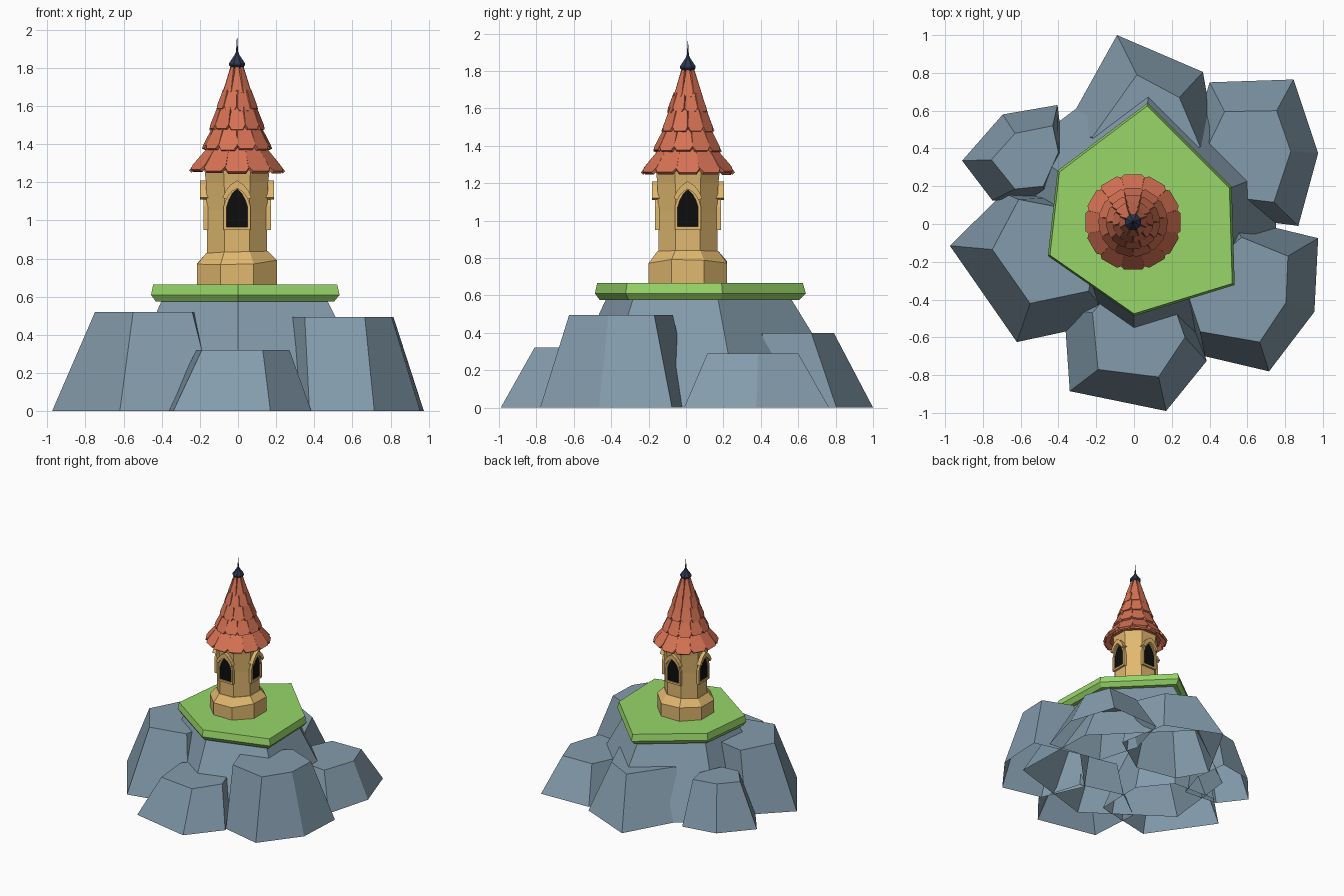
import bpy, bmesh, math, random
from mathutils import Matrix, Vector

if "Cube" in bpy.data.objects:
    bpy.data.objects.remove(bpy.data.objects["Cube"])

random.seed(4)
CX, CY = -0.005, 0.01          # tower axis


def material(name, r, g, b):
    m = bpy.data.materials.new(name)
    m.diffuse_color = (r, g, b, 1)
    m.use_nodes = True
    m.node_tree.nodes["Principled BSDF"].inputs["Base Color"].default_value = m.diffuse_color
    return m


ROCK = material("rock", 0.23, 0.33, 0.41)
GRASS = material("grass", 0.31, 0.67, 0.14)
WALL = material("sandstone", 0.75, 0.48, 0.16)
TILE = material("tile", 0.68, 0.17, 0.09)
DARK = material("opening", 0.004, 0.004, 0.004)
METAL = material("metal", 0.026, 0.038, 0.075)


def loft(bm, rings, bottom=True, top=True):
    """Skin a list of closed rings with equal point counts."""
    rows = [[bm.verts.new(p) for p in ring] for ring in rings]
    n = len(rows[0])
    for a, b in zip(rows, rows[1:]):
        for i in range(n):
            j = (i + 1) % n
            bm.faces.new((a[i], a[j], b[j], b[i]))
    if bottom:
        bm.faces.new(rows[0][::-1])
    if top:
        bm.faces.new(rows[-1])


def finish(name, bm, mat):
    bmesh.ops.recalc_face_normals(bm, faces=bm.faces)
    me = bpy.data.meshes.new(name)
    bm.to_mesh(me)
    bm.free()
    me.materials.append(mat)
    ob = bpy.data.objects.new(name, me)
    bpy.context.collection.objects.link(ob)
    return ob


def solid(name, rings, mat, **caps):
    bm = bmesh.new()
    loft(bm, rings, **caps)
    return finish(name, bm, mat)


def at(points, z, s=1.0):
    return [(x * s, y * s, z) for x, y in points]


def ngon(r, z, n, turn=0.5, wobble=0.0):
    return [(CX + r * math.cos(2 * math.pi * (i + turn) / n),
             CY + r * math.sin(2 * math.pi * (i + turn) / n),
             z + random.uniform(-wobble, wobble)) for i in range(n)]


# Rocks: tapered blocks, open underneath
def rock(name, h, base, top):
    solid(name, [at(base, 0), at(top, h)], ROCK, bottom=False)


rock("rock_back", 0.40,
     [(-.09, 1), (.365, .805), (.44, .38), (.1, .15), (-.25, .22), (-.39, .46)],
     [(.015, .79), (.24, .67), (.35, .41), (.08, .25), (-.15, .3), (-.22, .46)])
rock("rock_back_right", 0.29,
     [(.40, .75), (.845, .765), (.975, .375), (.87, -.01), (.4, .05), (.3, .4)],
     [(.48, .595), (.755, .6), (.83, .385), (.74, .115), (.45, .15), (.385, .4)])
rock("rock_front_right", 0.495,
     [(.975, -.075), (.955, -.465), (.715, -.78), (.375, -.70), (.22, -.35), (.5, .04)],
     [(.815, -.17), (.805, -.415), (.665, -.625), (.35, -.57), (.27, -.33), (.57, -.07)])
rock("rock_front", 0.32,
     [(-.34, -.885), (.17, -.99), (.385, -.725), (.27, -.35), (-.1, -.25), (-.37, -.45)],
     [(-.19, -.77), (.13, -.81), (.27, -.6), (.2, -.4), (-.1, -.33), (-.22, -.47)])
rock("rock_left", 0.52,
     [(-.975, -.115), (-.62, -.625), (-.11, -.515), (-.1, -.1), (-.3, .15), (-.69, .165)],
     [(-.75, -.135), (-.55, -.42), (-.24, -.355), (-.2, -.1), (-.35, .08), (-.61, .13)])
rock("rock_back_left", 0.37,
     [(-.91, .335), (-.695, .58), (-.405, .63), (-.37, .35), (-.45, .1), (-.75, .125)],
     [(-.755, .34), (-.63, .48), (-.43, .52), (-.4, .38), (-.48, .2), (-.63, .185)])

# Central rock and grass slab share one hexagon
HEXA = [(.07, .625), (-.395, .275), (-.445, -.165), (0, -.475), (.52, -.315), (.505, .19)]
solid("rock_centre", [at(HEXA, 0, 1.47), at(HEXA, 0.6, 0.88)], ROCK, bottom=False)
solid("grass_slab", [at(HEXA, 0.575, 0.97), at(HEXA, 0.61, 1.025), at(HEXA, 0.665, 1.0)], GRASS)

# Octagonal tower body with uneven plinth
K = 1 / math.cos(math.pi / 8)
solid("tower_plinth", [ngon(.21 * K, .65, 8), ngon(.21 * K, .78, 8, wobble=.014),
                       ngon(.162 * K, .832, 8, wobble=.01)], WALL)
solid("tower_wall", [ngon(.158 * K, .78, 8), ngon(.157 * K, 1.05, 8),
                     ngon(.163 * K, 1.2, 8), ngon(.175 * K, 1.30, 8)], WALL)


# Pointed windows on four sides
def arch(h, z0, spring, apex):
    d = apex - spring
    return [(-h, z0), (-h, spring), (-.78 * h, spring + .4 * d), (-.45 * h, spring + .75 * d),
            (0, apex), (.45 * h, spring + .75 * d), (.78 * h, spring + .4 * d),
            (h, spring), (h, z0)]


def band(bm, M, inner, outer, back, front):
    loft(bm, [[M @ Vector(p) for p in ((a, -back, b), (a, -front, b),
                                       (c, -front, d), (c, -back, d))]
              for (a, b), (c, d) in zip(inner, outer)])


frames, panes = bmesh.new(), bmesh.new()
for q in range(4):
    M = Matrix.Translation((CX, CY, 0)) @ Matrix.Rotation(q * math.pi / 2, 4, 'Z')
    hole = arch(.055, .965, 1.07, 1.165)
    band(frames, M, hole, arch(.07, .95, 1.075, 1.195), .14, .177)
    band(frames, M, arch(.056, 1.10, 1.11, 1.168)[1:-1],
         arch(.076, 1.10, 1.12, 1.21)[1:-1], .14, .193)
    band(frames, M, [(-.07, .95), (.07, .95)], [(-.07, .967), (.07, .967)], .14, .175)
    loft(panes, [[M @ Vector((x, -d, z)) for x, z in hole] for d in (.14, .166)])
finish("window_frames", frames, WALL)
finish("window_openings", panes, DARK)

# Roof core and rows of overlapping tiles: count, (r, z) top, (r, z) bottom
ROWS = [(12, (.125, 1.39), (.238, 1.25)),
        (11, (.105, 1.49), (.165, 1.365)),
        (10, (.078, 1.60), (.125, 1.47)),
        (9, (.055, 1.68), (.09, 1.575)),
        (8, (.018, 1.80), (.062, 1.655))]
solid("roof_core", [ngon(.205, 1.265, 12), ngon(.12, 1.385, 12), ngon(.10, 1.485, 12),
                    ngon(.07, 1.60, 12), ngon(.05, 1.68, 12), ngon(.018, 1.80, 12)], TILE)
THICK = 0.018
for k, (n, (rt, zt), (rb, zb)) in enumerate(ROWS):
    bm = bmesh.new()
    t = math.tan(math.pi / n)
    wt, wb = (rt + .004) * t, (rb + .006) * t
    shape = [(-wt, 0), (wt, 0), (wb, .82), (.72 * wb, 1), (-.72 * wb, 1), (-wb, .82)]
    normal = Vector((zt - zb, rb - rt)).normalized() * THICK
    for i in range(n):
        M = Matrix.Translation((CX, CY, 0)) @ Matrix.Rotation(
            2 * math.pi * (i + .5 * (k % 2)) / n - math.pi / 2, 4, 'Z')
        lift = random.uniform(-.006, .006)
        loft(bm, [[M @ Vector((rt + (rb - rt) * s + o * normal.x, x,
                               zt + (zb - zt + lift) * s + o * normal.y))
                   for x, s in shape] for o in (0, 1)])
    finish(f"roof_tiles_row_{k + 1}", bm, TILE)

# Finial
solid("finial", [ngon(r, z, 8) for r, z in
                 ((.022, 1.785), (.045, 1.815), (.045, 1.825), (.014, 1.868),
                  (.006, 1.885), (.001, 1.96))], METAL)
